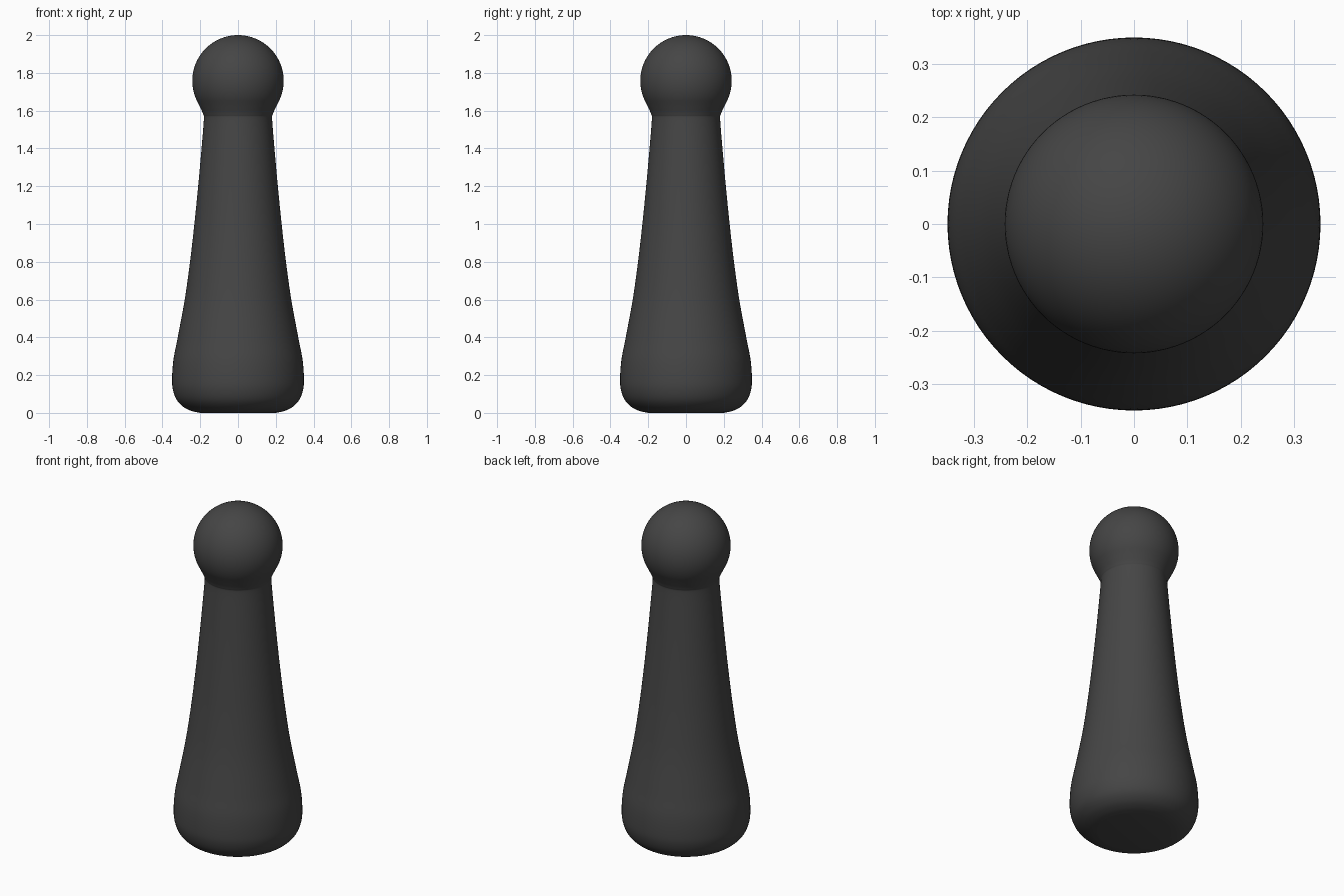
import bpy, bmesh, math
from mathutils import Vector

if "Cube" in bpy.data.objects:
    bpy.data.objects.remove(bpy.data.objects["Cube"])

SIDES = 96
HEAD_R, HEAD_Z = 0.242, 1.758


def smooth_path(pts, steps=6):
    """Catmull-Rom curve through (radius, height) points."""
    p = [Vector(q) for q in pts]
    p = [2 * p[0] - p[1]] + p + [2 * p[-1] - p[-2]]
    out = []
    for a, b, c, d in zip(p, p[1:], p[2:], p[3:]):
        for i in range(steps):
            t = i / steps
            out.append(0.5 * (2 * b + (c - a) * t + (2 * a - 5 * b + 4 * c - d) * t * t
                              + (3 * b - a - 3 * c + d) * t ** 3))
    return out + [p[-2]]


def lathe(name, profile, material):
    bm = bmesh.new()
    verts = [bm.verts.new((r, 0, z)) for r, z in profile]
    edges = [bm.edges.new(e) for e in zip(verts, verts[1:])]
    bmesh.ops.spin(bm, geom=verts + edges, cent=(0, 0, 0), axis=(0, 0, 1),
                   angle=math.tau, steps=SIDES, use_duplicate=False)
    bmesh.ops.remove_doubles(bm, verts=bm.verts, dist=1e-5)
    bmesh.ops.recalc_face_normals(bm, faces=bm.faces)
    mesh = bpy.data.meshes.new(name)
    bm.to_mesh(mesh)
    bm.free()
    mesh.materials.append(material)
    mesh.shade_smooth()
    obj = bpy.data.objects.new(name, mesh)
    bpy.context.collection.objects.link(obj)
    return obj


dark = bpy.data.materials.new("dark_grey")
dark.diffuse_color = (0.06, 0.06, 0.06, 1)
dark.use_nodes = True
dark.node_tree.nodes["Principled BSDF"].inputs["Base Color"].default_value = dark.diffuse_color

# Rounded foot, tapering body and soft neck
body = [(0.2, 0), (0.245, 0.01), (0.288, 0.031), (0.324, 0.068), (0.344, 0.12),
        (0.349, 0.18), (0.342, 0.28), (0.319, 0.4), (0.282, 0.6), (0.254, 0.8),
        (0.231, 1.0), (0.211, 1.2), (0.193, 1.4), (0.181, 1.55), (0.184, 1.58),
        (0.2, 1.617)]

# Ball head, from just above the neck to the top
start = math.asin((1.66 - HEAD_Z) / HEAD_R)
head = []
for i in range(33):
    a = start + (math.pi / 2 - start) * i / 32
    head.append((HEAD_R * math.cos(a), HEAD_Z + HEAD_R * math.sin(a)))

profile = [(0, 0)] + smooth_path(body + [head[0]])[:-1] + head
lathe("game_piece", profile, dark)
